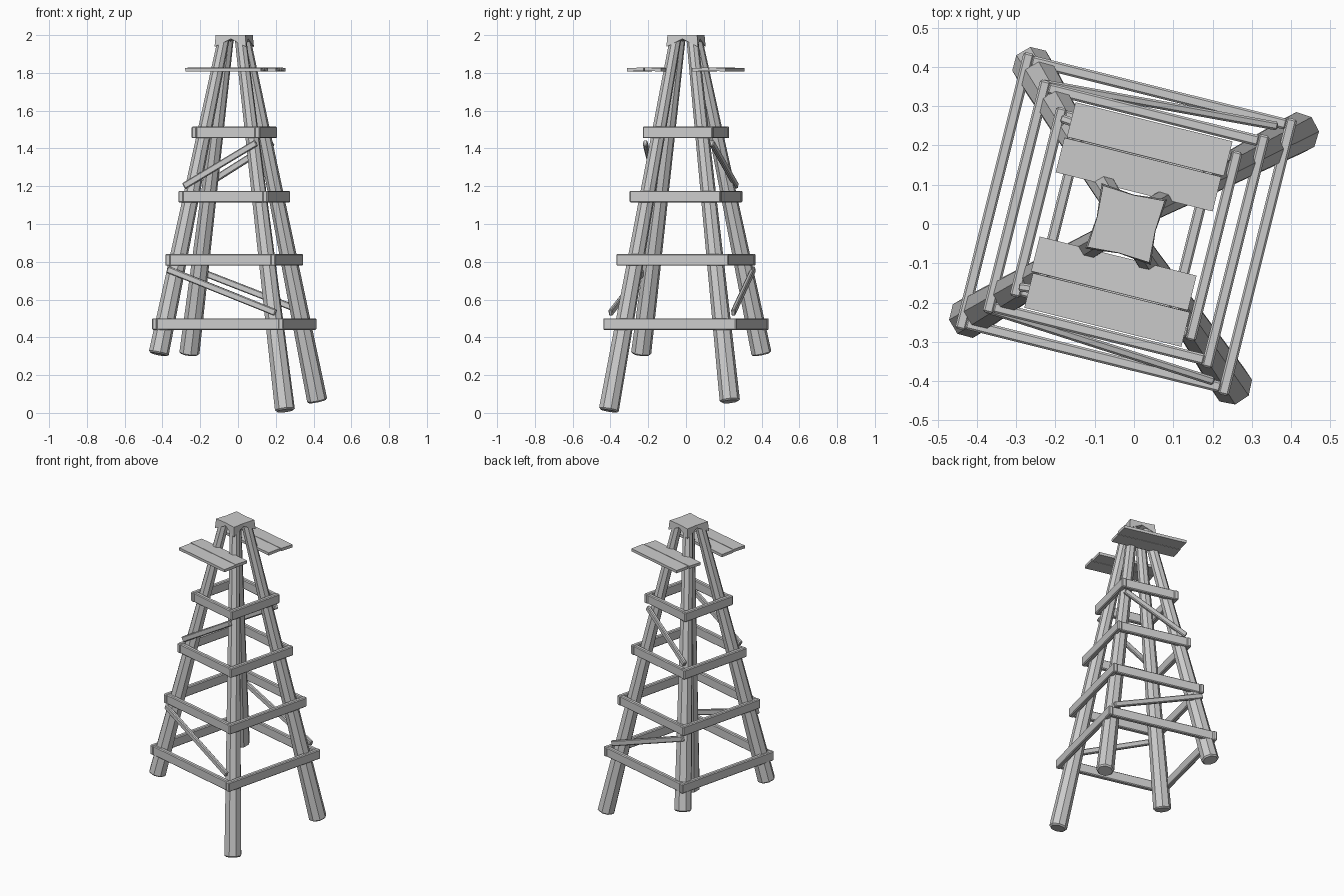
import bpy, bmesh
from math import radians
from mathutils import Matrix, Vector

if "Cube" in bpy.data.objects:
    bpy.data.objects.remove(bpy.data.objects["Cube"])

# Tower frame: turned about z and slightly off the origin
FRAME = Matrix.Translation((-0.02, 0, 0)) @ Matrix.Rotation(radians(-14), 4, 'Z')


def finish(bm, name, bevel=0.0, angle=60):
    bmesh.ops.recalc_face_normals(bm, faces=bm.faces)
    bm.transform(FRAME)
    mesh = bpy.data.meshes.new(name)
    bm.to_mesh(mesh)
    bm.free()
    ob = bpy.data.objects.new(name, mesh)
    bpy.context.collection.objects.link(ob)
    if bevel:
        mod = ob.modifiers.new("chamfer", 'BEVEL')
        mod.width = bevel
        mod.segments = 1
        mod.limit_method = 'ANGLE'
        mod.angle_limit = radians(angle)
    return ob


def pole(name, a, b, r1, r2):
    a, b = Vector(a), Vector(b)
    d = b - a
    m = (Matrix.Translation((a + b) / 2) @ d.to_track_quat('Z', 'Y').to_matrix().to_4x4()
         @ Matrix.Rotation(radians(22.5), 4, 'Z'))
    bm = bmesh.new()
    bmesh.ops.create_cone(bm, cap_ends=True, segments=8, radius1=r1, radius2=r2,
                          depth=d.length, matrix=m)
    return finish(bm, name, 0.008)


def board(name, a, b, thick, tall, bevel=0.005, roll=0):
    # box from a to b: thick sideways, tall upwards
    a, b = Vector(a), Vector(b)
    d = b - a
    x = d.normalized()
    y = Vector((0, 0, 1)).cross(x).normalized()
    z = x.cross(y)
    rot = Matrix((x, y, z)).transposed().to_4x4()
    m = (Matrix.Translation((a + b) / 2) @ rot @ Matrix.Rotation(radians(roll), 4, 'X')
         @ Matrix.Diagonal((d.length, thick, tall, 1)))
    bm = bmesh.new()
    bmesh.ops.create_cube(bm, size=1, matrix=m)
    return finish(bm, name, bevel)


def half(z):
    # half width of the frame at height z
    return 0.345 - 0.17 * (z - 0.47)


# Legs, two of them shorter
for name, foot in (("leg_front_right", (0.36, -0.332, 0.011)),
                   ("leg_back_right", (0.371, 0.332, 0.06)),
                   ("leg_back_left", (-0.328, 0.331, 0.31)),
                   ("leg_front_left", (-0.331, -0.328, 0.31))):
    sx, sy = (1 if foot[0] > 0 else -1), (1 if foot[1] > 0 else -1)
    pole(name, foot, (sx * 0.045, sy * 0.045, 1.985), 0.054, 0.031)

# Four rings of crossbeams
for i, z in enumerate((0.47, 0.81, 1.145, 1.485)):
    h = half(z)
    for s, side in ((-1, "front"), (1, "back")):
        board(f"beam_{side}_{i}", (-h + 0.01, s * h, z), (h - 0.01, s * h, z), 0.028, 0.062)
    for s, side in ((-1, "left"), (1, "right")):
        board(f"beam_{side}_{i}", (s * h, -h - 0.018, z), (s * h, h + 0.018, z), 0.028, 0.062)

# Diagonal braces on front and back
for s, side in ((-1, "front"), (1, "back")):
    board(f"brace_low_{side}", (-0.29, s * half(0.76), 0.76), (0.31, s * half(0.53), 0.53), 0.022, 0.035)
    board(f"brace_high_{side}", (-0.22, s * half(1.2), 1.2), (0.165, s * half(1.43), 1.43), 0.022, 0.035)

# Platform planks either side of the legs
for s, side in ((-1, "front"), (1, "back")):
    for y, part, roll, shift in ((0.13, "inner", 1.5, 0.0), (0.224, "outer", -1.5, 0.006)):
        board(f"plank_{side}_{part}", (-0.206 + shift, s * y, 1.818), (0.206 + shift, s * y, 1.818),
              0.091, 0.018, 0, roll * s)

# Cap with corners folded down over the leg tops
bm = bmesh.new()
plan = [(1, 0), (1, 1), (0, 1), (-1, 1), (-1, 0), (-1, -1), (0, -1), (1, -1)]
top, low = [], []
for x, y in plan:
    corner = x and y
    r, rl, zl = (0.081, 0.086, 1.938) if corner else (0.076, 0.077, 1.98)
    top.append(bm.verts.new((x * r, y * r, 2.0)))
    low.append(bm.verts.new((x * rl, y * rl, zl)))
bm.faces.new(top)
for i in range(8):
    j = (i + 1) % 8
    bm.faces.new((top[i], low[i], low[j], top[j]))
under = bm.verts.new((0, 0, 1.98))
for i in range(8):
    bm.faces.new((low[i], under, low[(i + 1) % 8]))
finish(bm, "top_cap")
